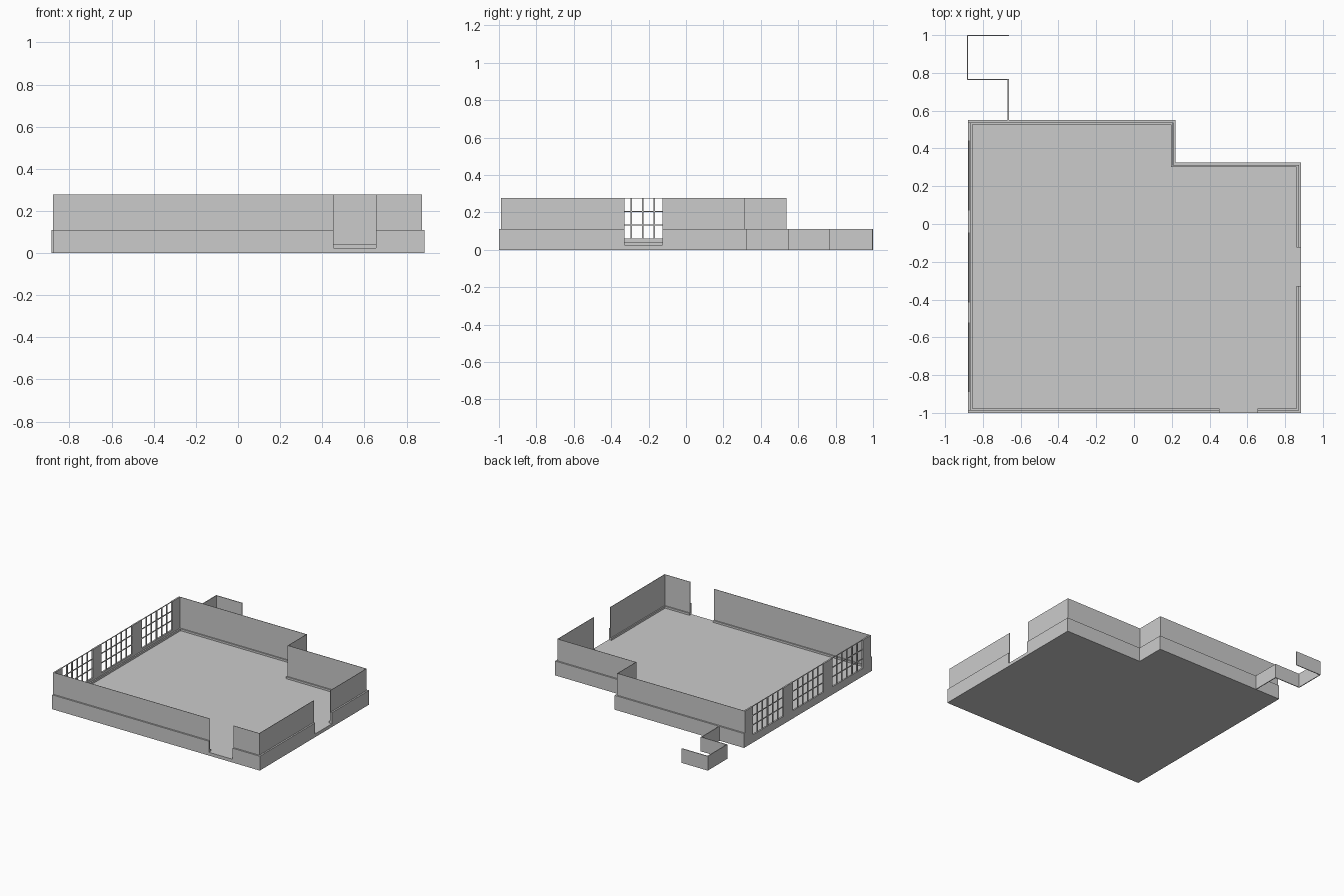
import bpy, bmesh

if "Cube" in bpy.data.objects:
    bpy.data.objects.remove(bpy.data.objects["Cube"])

mat = bpy.data.materials.new("plain grey")
mat.diffuse_color = (0.6, 0.6, 0.6, 1)
mat.use_nodes = True
mat.node_tree.nodes["Principled BSDF"].inputs["Base Color"].default_value = mat.diffuse_color

L, R, F, B = -0.878, 0.885, -1.0, 0.55      # footprint limits
SX, SY = 0.22, 0.325                        # notch corner at back right
FLOOR, SKIRT, TOP = 0.025, 0.11, 0.278      # heights
IN, TH = 0.012, 0.003                       # skirt depth, upper wall thickness


def prism(bm, pts, z0, z1):
    """Extrude a flat outline from z0 to z1."""
    face = bm.faces.new([bm.verts.new((x, y, z0)) for x, y in pts])
    new = bmesh.ops.extrude_face_region(bm, geom=[face])["geom"]
    verts = [v for v in new if isinstance(v, bmesh.types.BMVert)]
    bmesh.ops.translate(bm, verts=verts, vec=(0, 0, z1 - z0))


def box(bm, x0, x1, y0, y1, z0, z1):
    prism(bm, [(x0, y0), (x1, y0), (x1, y1), (x0, y1)], z0, z1)


def finish(name, bm):
    bmesh.ops.recalc_face_normals(bm, faces=bm.faces)
    me = bpy.data.meshes.new(name)
    bm.to_mesh(me)
    bm.free()
    me.materials.append(mat)
    bpy.context.collection.objects.link(bpy.data.objects.new(name, me))


# Wall runs between the two door gaps: x, y and the inward direction
RUNS = [
    [(L, F, 0, 1), (0.453, F, 0, 1)],
    [(0.655, F, 0, 1), (R, F, -1, 1), (R, -0.328, -1, 0)],
    [(R, -0.125, -1, 0), (R, SY, -1, -1), (SX, SY, -1, -1),
     (SX, B, -1, -1), (L, B, 0, -1)],
]


def band(name, d0, d1, z0, z1):
    """Band along every wall run, from inset d0 to inset d1."""
    bm = bmesh.new()
    for run in RUNS:
        outer, inner = ([(x + sx * d, y + sy * d) for x, y, sx, sy in run]
                        for d in (d0, d1))
        prism(bm, outer + inner[::-1], z0, z1)
    finish(name, bm)


# Floor slab
bm = bmesh.new()
prism(bm, [(L, F), (R, F), (R, SY), (SX, SY), (SX, B), (L, B)], 0, FLOOR)
finish("floor", bm)

# Outer skirt, upper walls and inner baseboard
band("outer_skirt", 0, IN, FLOOR, SKIRT)
band("upper_wall", IN, IN + TH, FLOOR, TOP)
band("baseboard", IN + TH, 0.024, FLOOR, 0.04)

# Left wall with three window openings
WIN = [(-0.89, -0.522), (-0.416, -0.046), (0.072, 0.443)]
SILL, X1 = 0.06, L + 0.012
bm = bmesh.new()
box(bm, L, X1, F + IN, B - IN, FLOOR, SILL)
ends = [F + IN] + [y for w in WIN for y in w] + [B - IN]
for y0, y1 in zip(ends[::2], ends[1::2]):
    box(bm, L, X1, y0, y1, SILL, TOP)
finish("window_wall", bm)

bm = bmesh.new()
box(bm, X1, X1 + 0.01, F + 0.024, B - 0.024, FLOOR, 0.04)
finish("window_wall_baseboard", bm)

# Window bars: six panes across, three panes high
bm = bmesh.new()
for y0, y1 in WIN:
    for i in range(1, 6):
        y = y0 + (y1 - y0) * i / 6
        box(bm, L + 0.002, X1 - 0.002, y - 0.004, y + 0.004, SILL, TOP)
    for j in range(1, 4):
        z = SILL + (TOP - SILL) * j / 3
        box(bm, L + 0.003, X1 - 0.003, y0, y1, z - 0.004, min(z + 0.002, TOP))
finish("window_bars", bm)

# Low zigzag screen behind the building
T = 0.006
XA, XB, YM = -0.885, -0.663, 0.768
bm = bmesh.new()
box(bm, XB - T, XB, B, YM, 0, SKIRT)
box(bm, XA, XB, YM - T, YM, 0, SKIRT)
box(bm, XA, XA + T, YM, 1, 0, SKIRT)
box(bm, XA, XB, 1 - T, 1, 0, SKIRT)
finish("back_screen", bm)
